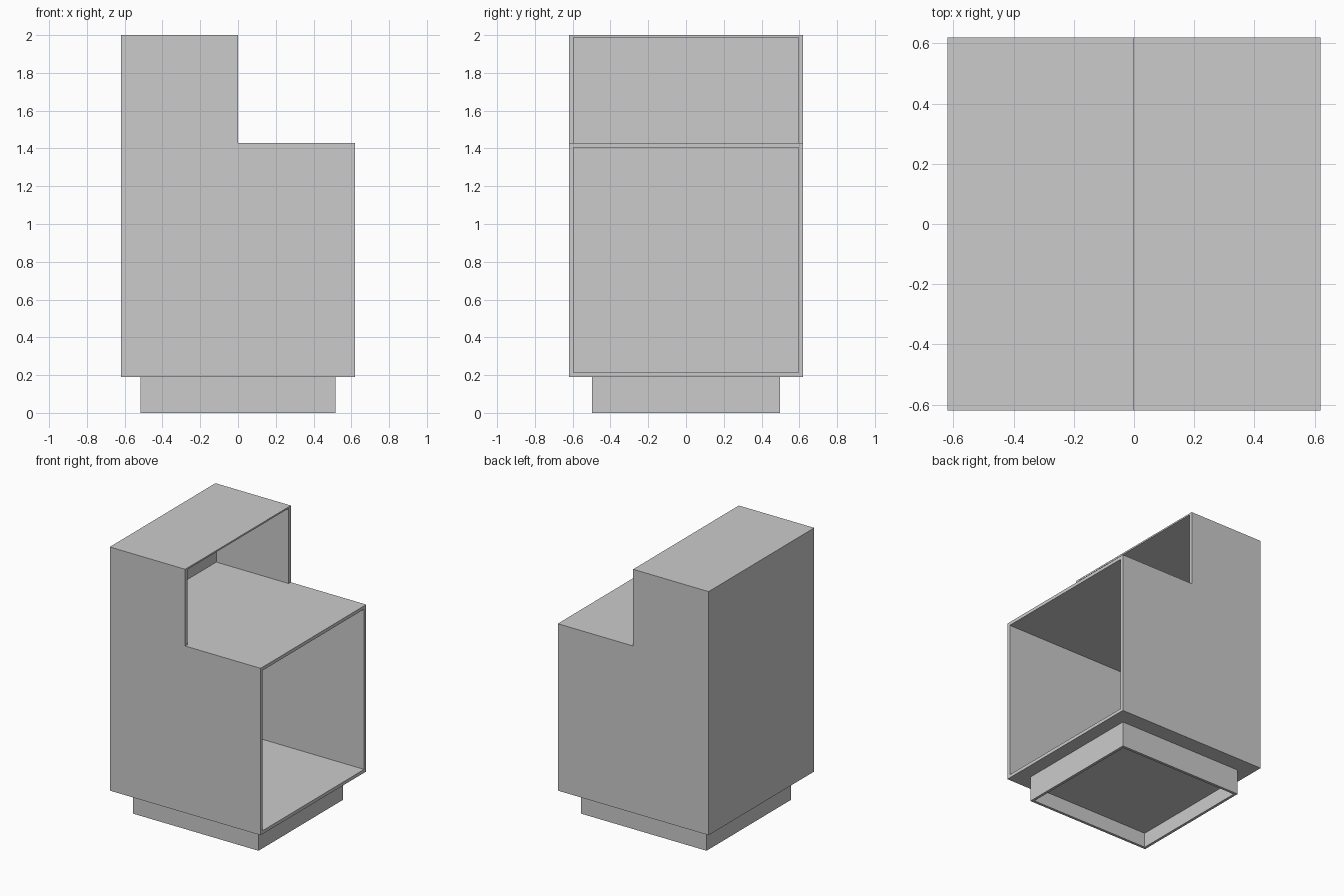
import bpy, bmesh

if "Cube" in bpy.data.objects:
    bpy.data.objects.remove(bpy.data.objects["Cube"])

W = 0.62      # half width and half depth of the carcass
T = 0.025     # panel thickness
Z0, Z1, Z2 = 0.19, 1.43, 2.0   # underside, step height, top


def panel(name, x, y, z):
    """Box panel from (min, max) ranges."""
    bm = bmesh.new()
    bmesh.ops.create_cube(bm, size=1)
    for v in bm.verts:
        v.co = [r[0] if c < 0 else r[1] for c, r in zip(v.co, (x, y, z))]
    return finish(name, bm)


def finish(name, bm):
    bmesh.ops.recalc_face_normals(bm, faces=bm.faces)
    mesh = bpy.data.meshes.new(name)
    bm.to_mesh(mesh)
    bm.free()
    obj = bpy.data.objects.new(name, mesh)
    bpy.context.collection.objects.link(obj)
    return obj


def side_panel(name, y0, y1):
    """Stepped L-shaped profile extruded along y."""
    profile = [(-W, Z0), (W, Z0), (W, Z1), (0, Z1), (0, Z2), (-W, Z2)]
    bm = bmesh.new()
    face = bm.faces.new([bm.verts.new((x, y0, z)) for x, z in profile])
    ext = bmesh.ops.extrude_face_region(bm, geom=[face], use_keep_orig=True)
    verts = [g for g in ext["geom"] if isinstance(g, bmesh.types.BMVert)]
    bmesh.ops.translate(bm, verts=verts, vec=(0, y1 - y0, 0))
    return finish(name, bm)


# Stepped sides
side_panel("front_side", -W, -W + T)
side_panel("rear_side", W - T, W)

# Closed end and horizontal boards between the sides
inner = (-W + T, W - T)
panel("end_panel", (-W, -W + T), inner, (Z0, Z2))
panel("floor_board", (-W + T, W), inner, (Z0, Z0 + T))
panel("middle_shelf", (-W + T, W), inner, (Z1 - T, Z1))
panel("top_board", (-W + T, 0), inner, (Z2 - 0.012, Z2))

# Recessed hollow plinth
PX, PY, PT = 0.517, 0.497, 0.02
for s, label in ((-1, "a"), (1, "b")):
    panel("plinth_long_" + label, (-PX, PX),
          sorted((s * PY, s * (PY - PT))), (0, Z0))
    panel("plinth_short_" + label, sorted((s * PX, s * (PX - PT))),
          (-PY + PT, PY - PT), (0, Z0))
panel("plinth_deck", (-PX + PT, PX - PT), (-PY + PT, PY - PT), (0.11, Z0))
